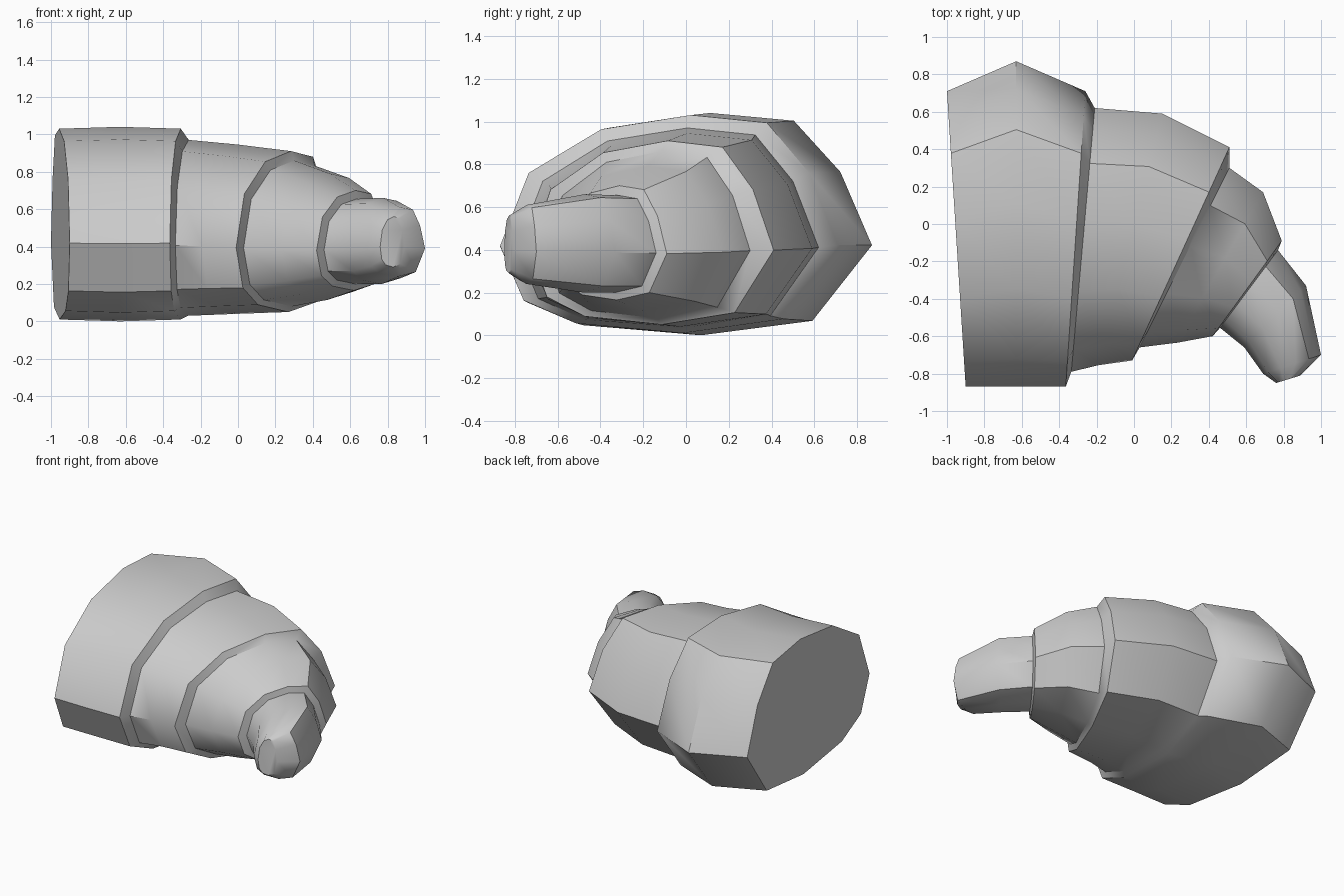
import bpy, bmesh, math

cube = bpy.data.objects.get("Cube")
if cube:
    bpy.data.objects.remove(cube)

# One dough colour
dough = bpy.data.materials.new("dough_grey")
dough.use_nodes = True
grey = (0.6, 0.6, 0.6, 1)
dough.diffuse_color = grey
dough.node_tree.nodes["Principled BSDF"].inputs["Base Color"].default_value = grey

# Shared cross-section: (across, up), flattened underneath
SECTION = [(1, -.19), (.83, .47), (.58, .93), (.13, 1), (-.4, .87), (-.83, .47),
           (-1, -.2), (-.86, -.7), (-.55, -.91), (.08, -1), (.68, -.87)]


def ring(bm, front, back, low, high):
    """Upright slice spanning two plan points and a height range."""
    verts = []
    for u, v in SECTION:
        t = (u + 1) / 2
        x = front[0] + (back[0] - front[0]) * t
        y = front[1] + (back[1] - front[1]) * t
        verts.append(bm.verts.new((x, y, low + (high - low) * (v + 1) / 2)))
    return verts


# Slices along the curved roll: front point, back point, bottom, top
SLICES = [
    # wide cut end
    ((-.90, -.87), (-1.0, .71), .01, 1.03),
    ((-.63, -.87), (-.63, .87), 0, 1.04),
    ((-.365, -.87), (-.26, .71), .01, 1.03),
    # second layer
    ((-.335, -.79), (-.21, .62), .03, .97),
    ((-.19, -.755), (.15, .59), .04, .945),
    ((-.01, -.73), (.51, .41), .05, .91),
    # third layer
    ((.03, -.66), (.51, .30), .08, .86),
    ((.23, -.635), (.69, .17), .115, .79),
    ((.42, -.60), (.79, -.09), .165, .70),
    # narrow tip
    ((.46, -.555), (.77, -.14), .20, .655),
    ((.59, -.66), (.92, -.33), .20, .66),
    ((.69, -.80), (1.0, -.70), .24, .61),
    ((.76, -.85), (.89, -.81), .29, .56),
]

# Skin the slices and close both ends
bm = bmesh.new()
rings = [ring(bm, *s) for s in SLICES]
n = len(SECTION)
for a, b in zip(rings, rings[1:]):
    for i in range(n):
        j = (i + 1) % n
        bm.faces.new((a[i], a[j], b[j], b[i]))
bm.faces.new(rings[0])
bm.faces.new(rings[-1])
bmesh.ops.recalc_face_normals(bm, faces=bm.faces)

mesh = bpy.data.meshes.new("pastry_roll")
bm.to_mesh(mesh)
bm.free()
mesh.materials.append(dough)
roll = bpy.data.objects.new("pastry_roll", mesh)
bpy.context.collection.objects.link(roll)

# Soft dough with crisp layer edges
bpy.ops.object.select_all(action='DESELECT')
roll.select_set(True)
bpy.context.view_layer.objects.active = roll
bpy.ops.object.shade_smooth_by_angle(angle=math.radians(40))
